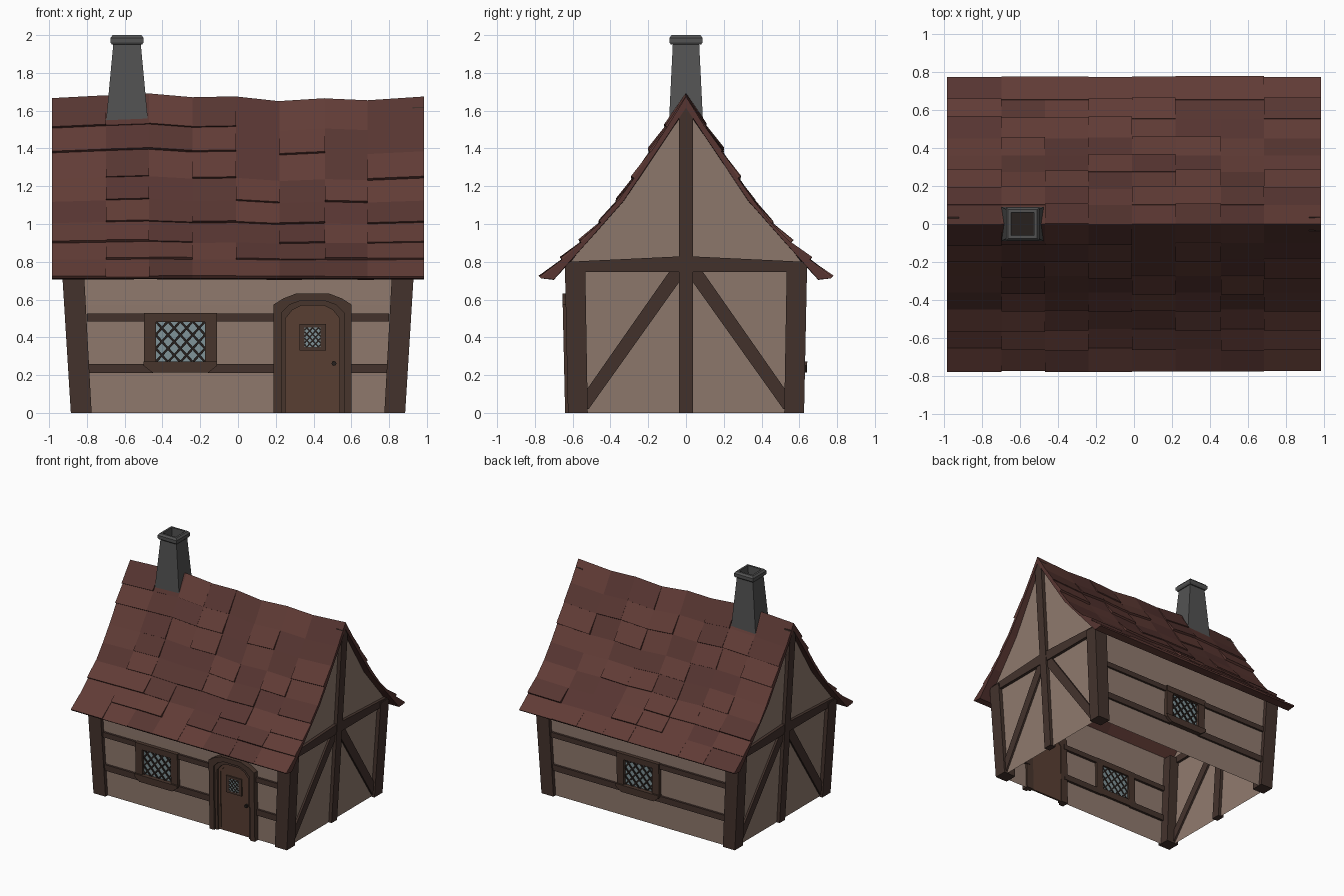
import bpy, bmesh, math, random

if "Cube" in bpy.data.objects:
    bpy.data.objects.remove(bpy.data.objects["Cube"])
random.seed(4)

def material(name, r, g, b):
    m = bpy.data.materials.new(name)
    m.diffuse_color = (r, g, b, 1)
    m.use_nodes = True
    m.node_tree.nodes["Principled BSDF"].inputs["Base Color"].default_value = m.diffuse_color
    return m

WALL = material("plaster", .28, .195, .155)
BEAM = material("timber", .058, .033, .026)
DOOR = material("door_wood", .10, .05, .033)
TRIM = material("trim_wood", .065, .036, .026)
GLASS = material("glass", .22, .30, .32)
LEAD = material("lead", .02, .015, .013)
STONE = material("stone", .085, .085, .085)
ROOF = [material("roof_a", .095, .036, .031), material("roof_b", .12, .045, .037)]

def finish(name, bm, mats, fx=0.0, fy=0.035):
    """Flare the part outwards with height and make an object of it."""
    for v in bm.verts:
        v.co.x *= 1 + fx * v.co.z
        v.co.y *= 1 + fy * min(v.co.z, .75)
    bmesh.ops.recalc_face_normals(bm, faces=bm.faces)
    me = bpy.data.meshes.new(name)
    bm.to_mesh(me)
    bm.free()
    for m in (mats if isinstance(mats, list) else [mats]):
        me.materials.append(m)
    ob = bpy.data.objects.new(name, me)
    bpy.context.collection.objects.link(ob)
    return ob

def loft(bm, rings, caps=(True, True)):
    rings = [[bm.verts.new(p) for p in r] for r in rings]
    n = len(rings[0])
    for a, b in zip(rings, rings[1:]):
        for i in range(n):
            bm.faces.new((a[i], a[(i + 1) % n], b[(i + 1) % n], b[i]))
    if caps[0]:
        bm.faces.new(rings[0])
    if caps[1]:
        bm.faces.new(rings[-1])

def prism(bm, pts, axis, a, b):
    """Extrude a (u, z) outline along x or y from a to b."""
    put = (lambda u, z, d: (d, u, z)) if axis == 'x' else (lambda u, z, d: (u, d, z))
    loft(bm, [[put(u, z, d) for u, z in pts] for d in (a, b)])

def rect(u0, u1, z0, z1):
    return [(u0, z0), (u1, z0), (u1, z1), (u0, z1)]

# Plaster walls: gable sheets and front/back sheets with openings
bm = bmesh.new()
half = [(.595, 0), (.595, .8), (.51, .91), (.32, 1.13)]
gable = half + [(0, 1.61)] + [(-y, z) for y, z in reversed(half)]
for s in (-1, 1):
    bm.faces.new([bm.verts.new((s * .855, y, z)) for y, z in gable])

def wall_sheet(y, xs, zs, holes):
    for i in range(len(xs) - 1):
        for k in range(len(zs) - 1):
            if (i, k) not in holes:
                bm.faces.new([bm.verts.new((u, y, z)) for u, z in
                              rect(xs[i], xs[i + 1], zs[k], zs[k + 1])])

wall_sheet(-.595, [-.855, -.44, -.165, .25, .535, .855], [0, .265, .485, .57, .8],
           {(1, 1), (3, 0), (3, 1), (3, 2)})
wall_sheet(.595, [-.855, -.13, .13, .855], [0, .265, .485, .8], {(1, 1)})
bmesh.ops.remove_doubles(bm, verts=bm.verts, dist=.0005)
finish("plaster_walls", bm, WALL, fx=.07)

# Corner posts
bm = bmesh.new()
for sx in (-1, 1):
    for sy in (-1, 1):
        prism(bm, rect(sx * .775, sx * .885, 0, .79), 'y', sy * .52, sy * .625)
finish("corner_posts", bm, BEAM, fx=.07)

# Gable timbers: king post, tie beam, braces
bm = bmesh.new()
for s in (-1, 1):
    prism(bm, rect(-.036, .036, 0, 1.62), 'x', s * .83, s * .882)
    prism(bm, [(-.61, .745), (.61, .745), (.61, .8), (0, .83), (-.61, .8)], 'x', s * .835, s * .878)
    for t in (-1, 1):
        brace = [(.03, .75), (.085, .75), (.54, .10), (.54, .02), (.515, .02), (.03, .70)]
        prism(bm, [(t * y, z) for y, z in brace], 'x', s * .84, s * .87)
finish("gable_timbers", bm, BEAM, fx=.07)

# Front and back rails, broken by windows and door
bm = bmesh.new()
for z0, z1 in ((.21, .26), (.485, .527)):
    for s, u0, u1 in ((-1, -.8, -.45), (-1, -.16, .22), (-1, .57, .8), (1, -.8, -.14), (1, .14, .8)):
        prism(bm, rect(u0, u1, z0, z1), 'y', s * .575, s * .612)
finish("wall_rails", bm, BEAM)

def lattice(bm, cx, cz, w, h, step, t, y0, y1):
    """Crossed diagonal bars clipped to a rectangle."""
    m = 1.1
    for sgn in (-1, 1):
        for k in range(-6, 7):
            c = (k + .5) * step
            u0, u1 = max(-w, (-h - c) / m), min(w, (h - c) / m)
            if u1 - u0 < .01:
                continue
            dx, dz = t * m / math.hypot(1, m), t / math.hypot(1, m)
            ends = [(u0, m * u0 + c), (u1, m * u1 + c)]
            (a, b), (p, q) = ends
            prism(bm, [(cx + sgn * u, cz + z) for u, z in
                       ((a - dx, b + dz), (a + dx, b - dz), (p + dx, q - dz), (p - dx, q + dz))],
                  'y', y0, y1)

# Windows
for name, cx, s in (("front", -.305, -1), ("back", 0, 1)):
    bm = bmesh.new()
    for t in (-1, 1):
        prism(bm, rect(cx + t * .13, cx + t * .193, .26, .49), 'y', s * .575, s * .622)
    prism(bm, rect(cx - .193, cx + .193, .482, .53), 'y', s * .575, s * .625)
    sill = [(-.15, .215), (.15, .215), (.195, .25), (.195, .272), (-.195, .272), (-.195, .25)]
    prism(bm, [(cx + u, z) for u, z in sill], 'y', s * .575, s * .636)
    finish(name + "_window_frame", bm, TRIM)
    bm = bmesh.new()
    prism(bm, rect(cx - .135, cx + .135, .265, .487), 'y', s * .592, s * .598)
    finish(name + "_window_glass", bm, GLASS)
    bm = bmesh.new()
    lattice(bm, cx, .377, .13, .105, .072, .006, s * .588, s * .606)
    finish(name + "_window_lattice", bm, LEAD)

# Arched door: two-step surround, slab with raised border, small window, knob
DX = .395
def arch(w, zs, zm, zt):
    r = [(w, 0), (w, zs), (w * .75, zm), (w * .42, zt)]
    return [(DX - u, z) for u, z in r] + [(DX + u, z) for u, z in reversed(r)]

outer = arch(.207, .573, .606, .632)
middle = arch(.165, .53, .572, .592)
inner = arch(.143, .50, .545, .568)
panel = [(u, max(z, .02)) for u, z in arch(.125, .485, .525, .547)]
bm = bmesh.new()
prism(bm, outer + middle[::-1], 'y', -.58, -.64)
prism(bm, middle + inner[::-1], 'y', -.58, -.622)
finish("door_surround", bm, TRIM)
bm = bmesh.new()
prism(bm, inner, 'y', -.585, -.6)
prism(bm, inner + panel[::-1], 'y', -.595, -.607)
finish("door_slab", bm, DOOR)
bm = bmesh.new()
prism(bm, rect(.325, .465, .33, .47), 'y', -.595, -.611)
finish("door_window_frame", bm, TRIM)
bm = bmesh.new()
prism(bm, rect(.352, .438, .348, .452), 'y', -.6, -.613)
finish("door_window_glass", bm, GLASS)
bm = bmesh.new()
lattice(bm, DX, .4, .043, .052, .034, .004, -.61, -.616)
finish("door_window_lattice", bm, LEAD)
bm = bmesh.new()
prism(bm, [(.508 + .013 * math.cos(a * math.pi / 4), .262 + .013 * math.sin(a * math.pi / 4))
           for a in range(8)], 'y', -.6, -.622)
finish("door_knob", bm, LEAD)

# Roof shell: swept profile with a wavy ridge
XS = [-.985, -.7, -.47, -.24, -.01, .22, .46, .685, .985]
RIDGE = [1.665, 1.68, 1.69, 1.67, 1.675, 1.65, 1.665, 1.655, 1.675]
TOP = [(0, 1.67), (.1, 1.51), (.185, 1.38), (.275, 1.24), (.36, 1.12),
       (.45, 1.005), (.555, .9), (.655, .81), (.768, .712)]
UNDER = [(.70, .706), (.53, .895), (.33, 1.12)]
def roof_point(i, y, z):
    return (XS[i], y, z + (RIDGE[i] - 1.67) * (1 - abs(y) / .77))

right = TOP[1:] + UNDER
ring = [TOP[0]] + right + [(0, 1.61)] + [(-y, z) for y, z in reversed(right)]
bm = bmesh.new()
loft(bm, [[roof_point(i, y, z) for y, z in ring] for i in range(len(XS))])
for f in bm.faces:
    f.material_index = random.randint(0, 1)
finish("roof_shell", bm, ROOF, fy=0)

# Raised shingles: wedges lifted at their lower edge, scattered over both slopes
bm = bmesh.new()
for s in (-1, 1):
    for i in range(len(XS) - 1):
        for k in range(len(TOP) - 1):
            if random.random() > .55 and k < 7:
                continue
            (ya, za), (yb, zb) = TOP[k], TOP[k + 1]
            n = math.hypot(yb - ya, zb - za)
            lift = random.uniform(.008, .02)
            ny, nz = (za - zb) / n * lift, (yb - ya) / n * lift
            sec = [(ya, za), (yb, zb), (yb + ny, zb + nz), (ya + ny * .15, za + nz * .15)]
            start = len(bm.faces)
            loft(bm, [[roof_point(j, s * y, z) for y, z in sec] for j in (i, i + 1)])
            bm.faces.ensure_lookup_table()
            shade = random.randint(0, 1)
            for f in bm.faces[start:]:
                f.material_index = shade
finish("roof_shingles", bm, ROOF, fy=0)

# Chimney with chamfered cap and dark flue
def square(z, hx, hy):
    return [(-.5875 + a * hx, b * hy, z) for a, b in ((-1, -1), (1, -1), (1, 1), (-1, 1))]

bm = bmesh.new()
loft(bm, [square(*r) for r in ((1.46, .119, .094), (1.95, .073, .07), (1.95, .08, .08),
     (1.962, .088, .088), (1.985, .088, .088), (2, .076, .076), (2, .06, .06), (1.86, .058, .058))],
     (False, False))
finish("chimney", bm, STONE, fy=0)
bm = bmesh.new()
bm.faces.new([bm.verts.new(p) for p in square(1.86, .059, .059)])
finish("chimney_flue", bm, LEAD, fy=0)
